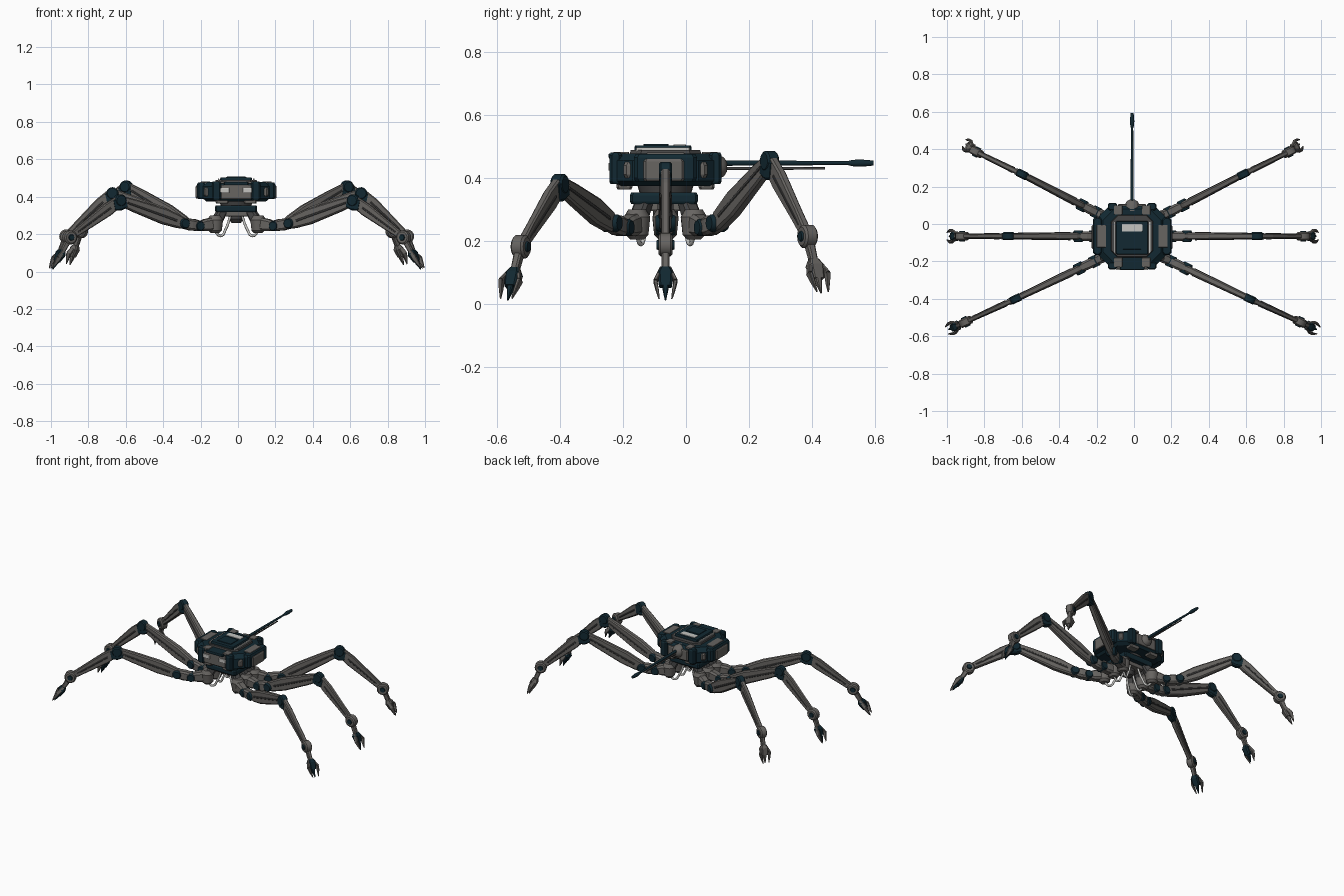
import bpy, bmesh, math
from mathutils import Vector as V

cube = bpy.data.objects.get("Cube")
if cube:
    bpy.data.objects.remove(cube)


def material(name, rgb):
    m = bpy.data.materials.new(name)
    m.use_nodes = True
    m.diffuse_color = (*rgb, 1)
    bsdf = next(n for n in m.node_tree.nodes if n.type == "BSDF_PRINCIPLED")
    bsdf.inputs["Base Color"].default_value = (*rgb, 1)
    return m


NAVY = material("dark navy", (0.006, 0.022, 0.032))
GREY = material("warm grey", (0.135, 0.128, 0.12))
STEEL = material("mid steel", (0.06, 0.06, 0.06))
PALE = material("pale grey", (0.55, 0.55, 0.53))
X, Y, Z = V((1, 0, 0)), V((0, 1, 0)), V((0, 0, 1))
MID = V((-0.01, -0.065, 0))     # centre of the hull
round_parts = []


def octagon(c, e1, e2, a, b, cut):
    pts = [(a, cut - b), (a, b - cut), (a - cut, b), (cut - a, b),
           (-a, b - cut), (-a, cut - b), (cut - a, -b), (a - cut, -b)]
    return [c + e1 * p + e2 * q for p, q in pts]


def loft(name, rings, mat):
    bm = bmesh.new()
    loops = [[bm.verts.new(p) for p in r] for r in rings]
    for lo, hi in zip(loops, loops[1:]):
        for i in range(len(lo)):
            j = (i + 1) % len(lo)
            bm.faces.new((lo[i], lo[j], hi[j], hi[i]))
    bm.faces.new(loops[0][::-1])
    bm.faces.new(loops[-1])
    bmesh.ops.recalc_face_normals(bm, faces=bm.faces)
    me = bpy.data.meshes.new(name)
    bm.to_mesh(me)
    bm.free()
    me.materials.append(mat)
    ob = bpy.data.objects.new(name, me)
    bpy.context.collection.objects.link(ob)
    return ob


def limb(name, a, b, n, stations, mat):
    """Chamfered slab from a to b; each station is (t, half height, half width)."""
    d = (b - a).normalized()
    u = n.cross(d)
    return loft(name, [octagon(a.lerp(b, t), n, u, w, h, min(w, h) * 0.4)
                       for t, h, w in stations], mat)


def turned(name, a, b, stations, mat, sides=18):
    """Round part from a to b; each station is (t, radius)."""
    d = (b - a).normalized()
    e1 = d.orthogonal().normalized()
    e2 = d.cross(e1)
    steps = [math.tau * i / sides for i in range(sides)]
    ob = loft(name, [[a.lerp(b, t) + (e1 * math.cos(k) + e2 * math.sin(k)) * r for k in steps]
                     for t, r in stations], mat)
    round_parts.append(ob)
    return ob


def pin(name, c, n, r, half, mat):
    return turned(name, c - n * half, c + n * half,
                  [(0, r * 0.8), (0.15, r), (0.85, r), (1, r * 0.8)], mat)


def block(name, c, size, mat, cut=0.008):
    """Box centred on c relative to the hull, with chamfered corners and rims."""
    c = MID + V(c)
    a, b, h = (s / 2 for s in size)
    k = min(cut, a * 0.45, b * 0.45, h * 0.45)
    return loft(name, [octagon(c + Z * z, X, Y, a - i, b - i, k)
                       for z, i in ((-h, k / 2), (k - h, 0), (h - k, 0), (h, k / 2))], mat)


def hose(name, pts):
    cu = bpy.data.curves.new(name, "CURVE")
    cu.dimensions = "3D"
    cu.bevel_depth = 0.007
    cu.bevel_resolution = 2
    cu.use_fill_caps = True
    cu.resolution_u = 6
    sp = cu.splines.new("BEZIER")
    sp.bezier_points.add(len(pts) - 1)
    for bp, p in zip(sp.bezier_points, pts):
        bp.co = p
        bp.handle_left_type = bp.handle_right_type = "AUTO"
    cu.materials.append(PALE)
    bpy.context.collection.objects.link(bpy.data.objects.new(name, cu))


# Hull and roof
loft("hull", [octagon(MID + Z * z, X, Y, a, b, 0.06) for z, a, b in
              ((0.375, 0.16, 0.15), (0.39, 0.178, 0.165), (0.455, 0.178, 0.165),
               (0.478, 0.155, 0.145))], NAVY)
loft("roof_plate", [octagon(MID + Z * z, X, Y, a, a, 0.035) for z, a in
                    ((0.47, 0.115), (0.488, 0.11))], STEEL)
block("hatch", (0, -0.008, 0.492), (0.17, 0.18, 0.022), NAVY, 0.015)
block("hatch_light_plate", (0, 0.045, 0.503), (0.11, 0.04, 0.006), PALE)
block("hatch_cover", (0, -0.03, 0.504), (0.1, 0.08, 0.006), NAVY)
for s in (-1, 1):
    side = "left" if s > 0 else "right"
    block(f"{side}_hatch_rail", (s * 0.094, -0.008, 0.489), (0.008, 0.17, 0.014), PALE, 0.002)
    block(f"{side}_side_pod", (s * 0.185, 0, 0.432), (0.05, 0.2, 0.088), NAVY, 0.018)
    block(f"{side}_side_panel", (s * 0.2, -0.005, 0.425), (0.034, 0.13, 0.07), GREY, 0.01)
    block(f"{side}_side_panel_top", (s * 0.165, 0, 0.476), (0.05, 0.12, 0.008), GREY)
    block(f"{side}_lamp", (s * 0.06, -0.176, 0.435), (0.05, 0.01, 0.024), PALE, 0.005)
    for f, end in ((-1, "front"), (1, "rear")):
        block(f"{end}_{side}_bumper", (s * 0.105, f * 0.158, 0.43), (0.05, 0.04, 0.1), NAVY, 0.014)
        block(f"{end}_{side}_roof_cap", (s * 0.075, f * 0.14, 0.476), (0.045, 0.05, 0.012), GREY)
        block(f"{end}_{side}_underbox", (s * 0.075, f * 0.13, 0.378), (0.07, 0.05, 0.03), GREY)
        block(f"{end}_{side}_corner_plate", (s * 0.15, f * 0.108, 0.425), (0.045, 0.05, 0.05), GREY, 0.02)
block("front_panel", (0, -0.16, 0.425), (0.17, 0.026, 0.075), GREY)
block("front_brow", (0, -0.155, 0.47), (0.13, 0.05, 0.016), NAVY)
block("rear_panel", (0, 0.16, 0.425), (0.15, 0.026, 0.07), GREY)

# Gun, pointing backwards from the hull
def gun(name, y0, y1, z, stations, mat):
    turned(name, V((MID.x, y0, z)), V((MID.x, y1, z)), stations, mat, 12)


gun("gun_mantlet", 0.07, 0.13, 0.435, [(0, 0.045), (0.5, 0.042), (0.85, 0.03), (1, 0.015)], GREY)
gun("gun_barrel", 0.1, 0.52, 0.447, [(0, 0.009), (0.5, 0.008), (1, 0.006)], NAVY)
gun("gun_muzzle", 0.512, 0.594, 0.447,
    [(0, 0.006), (0.15, 0.01), (0.45, 0.012), (0.8, 0.01), (1, 0.008)], NAVY)
gun("second_barrel", 0.1, 0.44, 0.43, [(0, 0.005), (1, 0.004)], STEEL)

# Turntable and platform under the hull
turned("turntable", MID + Z * 0.345, MID + Z * 0.38, [(0, 0.08), (1, 0.09)], STEEL, 24)
block("platform", (0, -0.005, 0.335), (0.225, 0.215, 0.036), NAVY, 0.014)
block("platform_base", (0, -0.005, 0.31), (0.14, 0.15, 0.03), GREY, 0.014)
turned("platform_core", MID + Z * 0.26, MID + Z * 0.3, [(0, 0.025), (0.5, 0.04), (1, 0.04)], STEEL)

# Legs: hip, inner joint, outer joint, knee, ankle, claw tip
LEGS = {
    "front": [(0.115, -0.155, 0.255), (0.205, -0.2, 0.243), (0.285, -0.238, 0.257),
              (0.625, -0.4, 0.38), (0.893, -0.523, 0.182), (0.985, -0.565, 0.012)],
    "middle": [(0.115, -0.065, 0.255), (0.21, -0.065, 0.243), (0.29, -0.065, 0.257),
               (0.665, -0.065, 0.418), (0.912, -0.065, 0.188), (0.982, -0.065, 0.012)],
    "rear": [(0.115, 0.025, 0.255), (0.195, 0.062, 0.243), (0.27, 0.1, 0.257),
             (0.59, 0.265, 0.453), (0.835, 0.385, 0.215), (0.892, 0.428, 0.035)],
}


def leg(tag, points):
    hip, inner, outer, knee, ankle, tip = points
    flat = ankle - hip
    flat.z = 0
    n = Z.cross(flat.normalized())
    # Hip post and shoulder links
    turned(tag + "_hip_post", hip - Z * 0.05, hip + Z * 0.045,
           [(0, 0.022), (0.15, 0.036), (0.75, 0.042), (1, 0.028)], GREY)
    root = V((MID.x + (hip.x - MID.x) * 0.65, MID.y + (hip.y - MID.y) * 0.75, 0.325))
    limb(tag + "_hip_bracket", root, hip, n, [(0, 0.022, 0.025), (1, 0.03, 0.025)], STEEL)
    limb(tag + "_shoulder", hip, inner, n, [(0, 0.036, 0.03), (0.6, 0.032, 0.028), (1, 0.022, 0.022)], GREY)
    limb(tag + "_shoulder_link", inner, outer, n, [(-0.25, 0.024, 0.024), (0.5, 0.031, 0.026), (1.2, 0.025, 0.02)], GREY)
    pin(tag + "_inner_joint", inner, n, 0.027, 0.031, NAVY)
    pin(tag + "_outer_joint", outer, n, 0.028, 0.031, NAVY)
    # Upper leg with side ribs
    limb(tag + "_upper_leg", outer, knee, n,
         [(-0.07, 0.022, 0.014), (0.06, 0.034, 0.019), (0.3, 0.042, 0.019),
          (0.75, 0.034, 0.016), (1, 0.026, 0.014)], GREY)
    limb(tag + "_upper_rib", outer.lerp(knee, 0.12), outer.lerp(knee, 0.9), n,
         [(0, 0.006, 0.022), (1, 0.005, 0.018)], STEEL)
    # Knee
    pin(tag + "_knee", knee, n, 0.033, 0.021, NAVY)
    limb(tag + "_knee_cap", knee.lerp(outer, 0.09), knee.lerp(ankle, 0.13), n,
         [(0, 0.028, 0.017), (0.5, 0.036, 0.019), (1, 0.03, 0.017)], NAVY)
    # Lower leg with side ribs
    limb(tag + "_lower_leg", knee, ankle, n,
         [(0.05, 0.03, 0.014), (0.25, 0.035, 0.014), (0.7, 0.025, 0.012), (1, 0.018, 0.014)], GREY)
    limb(tag + "_lower_rib", knee.lerp(ankle, 0.2), knee.lerp(ankle, 0.85), n,
         [(0, 0.005, 0.017), (1, 0.004, 0.014)], STEEL)
    # Ankle
    pin(tag + "_ankle", ankle, n, 0.037, 0.022, GREY)
    pin(tag + "_ankle_hub", ankle, n, 0.018, 0.028, NAVY)
    # Foot: neck, palm and spread claws
    d = (tip - ankle).normalized()
    u = n.cross(d)
    wrist = ankle.lerp(tip, 0.42)
    limb(tag + "_foot_neck", ankle, wrist, n, [(0.2, 0.016, 0.014), (1, 0.014, 0.012)], GREY)
    palm = GREY if tag.startswith("rear") else NAVY
    limb(tag + "_palm", wrist, ankle.lerp(tip, 0.75), n,
         [(0, 0.014, 0.016), (0.3, 0.022, 0.026), (1, 0.014, 0.02)], palm)
    limb(tag + "_main_claw", ankle.lerp(tip, 0.6), tip, n,
         [(0, 0.015, 0.012), (0.5, 0.011, 0.009), (1, 0.002, 0.002)], palm)
    for k, word in ((-1, "first"), (1, "second")):
        bend = wrist + d * 0.05 + n * k * 0.032 - u * 0.012
        limb(f"{tag}_{word}_claw_base", wrist + n * k * 0.012, bend, n,
             [(0, 0.01, 0.006), (1, 0.014, 0.006)], GREY)
        limb(f"{tag}_{word}_claw", bend, tip + n * k * 0.02 - u * 0.012, n,
             [(0, 0.014, 0.006), (0.5, 0.009, 0.005), (1, 0.002, 0.002)], GREY)
    # Hanging hose between platform and hip
    start = V((MID.x + (hip.x - MID.x) * 0.25, MID.y + (hip.y - MID.y) * 0.6, 0.305))
    low = start.lerp(hip, 0.65)
    low.z = 0.19
    hose(tag + "_hose", [start, start.lerp(low, 0.5) - Z * 0.02, low,
                         hip + V((0, 0, -0.04))])


for row, pts in LEGS.items():
    for s, side in ((1, "left"), (-1, "right")):
        leg(f"{row}_{side}", [V((s * x - 0.007, y, z)) for x, y, z in pts])

# Smooth the turned parts, keeping their rims sharp
bpy.ops.object.select_all(action="DESELECT")
for ob in round_parts:
    ob.select_set(True)
bpy.context.view_layer.objects.active = round_parts[0]
bpy.ops.object.shade_smooth_by_angle(angle=math.radians(35))
